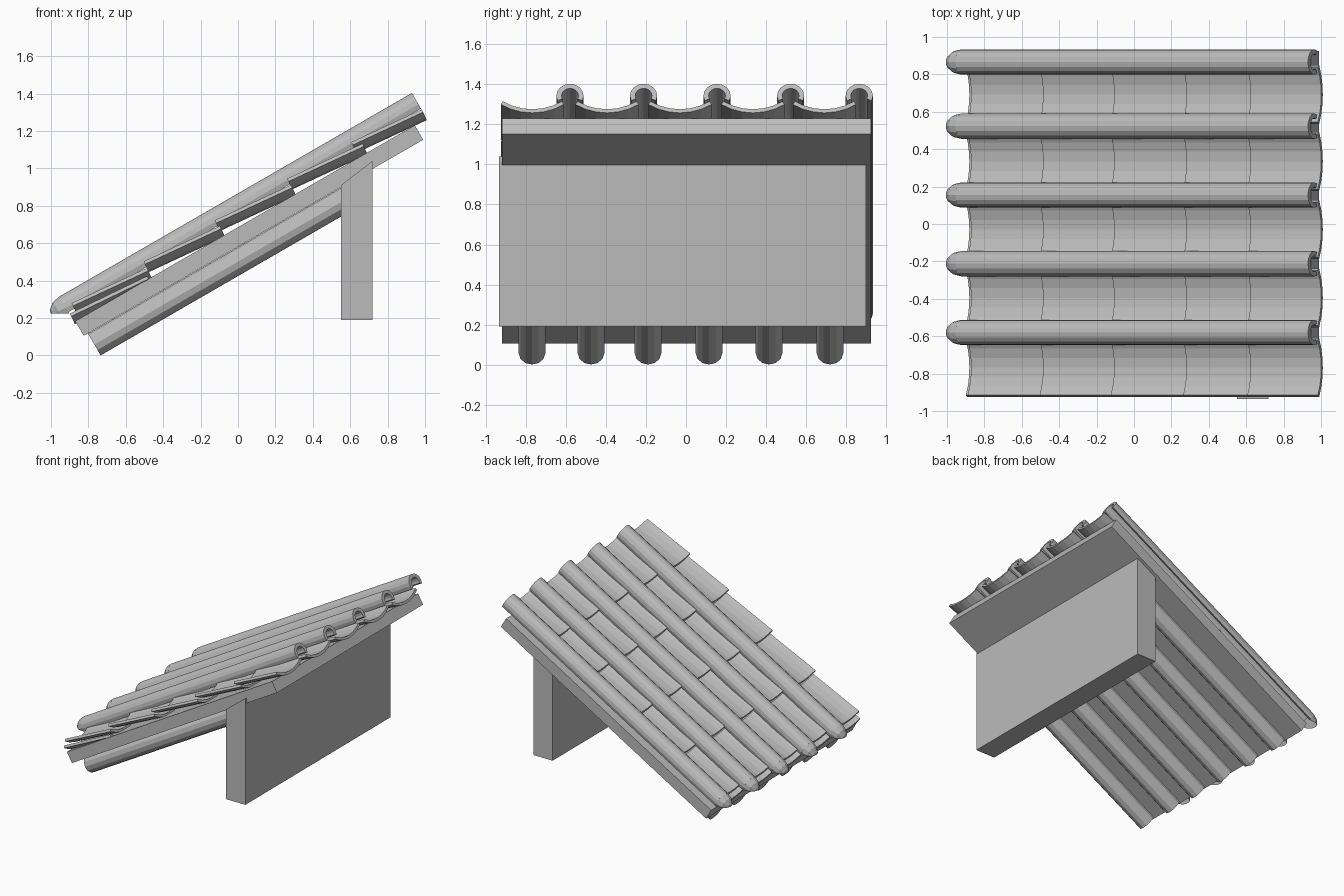
import bpy, bmesh, math
from mathutils import Vector

cube = bpy.data.objects.get("Cube")
if cube:
    bpy.data.objects.remove(cube)

PITCH = math.radians(30)

grey = bpy.data.materials.new("plain grey")
grey.use_nodes = True
COLOR = (0.5, 0.5, 0.5, 1)
grey.diffuse_color = COLOR
grey.node_tree.nodes["Principled BSDF"].inputs["Base Color"].default_value = COLOR


def finish(name, bm):
    bmesh.ops.recalc_face_normals(bm, faces=bm.faces)
    mesh = bpy.data.meshes.new(name)
    bm.to_mesh(mesh)
    bm.free()
    mesh.materials.append(grey)
    obj = bpy.data.objects.new(name, mesh)
    bpy.context.collection.objects.link(obj)
    return obj


def sweep(name, profile, start, end, y=0.0, tilt=None):
    """Sweep a closed (across, up) profile from start to end, both (x, z)."""
    a, b = Vector((start[0], 0, start[1])), Vector((end[0], 0, end[1]))
    along = (b - a).normalized()
    up = along.cross(Vector((0, 1, 0)))
    bm = bmesh.new()
    rings = [[bm.verts.new(p + up * v + Vector((0, y + w, 0))) for w, v in profile]
             for p in (a, b)]
    n = len(profile)
    for i in range(n):
        j = (i + 1) % n
        bm.faces.new((rings[0][i], rings[0][j], rings[1][j], rings[1][i]))
    bm.faces.new(rings[0])
    bm.faces.new(rings[1])
    return finish(name, bm)


def arc(radius, first, last, steps, height=0.0):
    angles = [math.radians(first + (last - first) * i / steps) for i in range(steps + 1)]
    return [(radius * math.cos(t), height + radius * math.sin(t)) for t in angles]


def on_slope(x, z0, x1):
    """Point at x1 on the roof-pitch line passing through (x, z0)."""
    return (x1, z0 + (x1 - x) * math.tan(PITCH))


# Sloping roof deck
sweep("roof_deck", [(-0.92, 0), (0.925, 0), (0.925, 0.09), (-0.92, 0.09)],
      (-0.825, 0.105), on_slope(-0.825, 0.105, 0.99))

# Supporting wall with a top cut to the slope
bm = bmesh.new()
bmesh.ops.create_cube(bm, size=1)
for v in bm.verts:
    right = v.co.x > 0
    top = 1.04 if right else 0.91
    v.co = (0.72 if right else 0.55, 0.90 if v.co.y > 0 else -0.935,
            top if v.co.z > 0 else 0.19)
finish("wall", bm)

# Round rafters under the deck
for i, y in enumerate((-0.77, -0.475, -0.19, 0.115, 0.415, 0.72)):
    sweep(f"rafter_{i + 1}", arc(0.067, 0, 330, 11), (-0.768, 0.058),
          on_slope(-0.768, 0.058, 0.6), y)

# Channel tiles: shallow curved slabs, overlapping up the slope
R, HALF = 0.27, 33
channel = (arc(R, 270 - HALF, 270 + HALF, 6, R - 0.045)
           + arc(R + 0.02, 270 + HALF, 270 - HALF, 6, R - 0.045))
rows = [(-0.89, -0.487), (-0.505, -0.097), (-0.125, 0.283), (0.262, 0.665), (0.605, 0.982)]
for c, y in enumerate((-0.768, -0.395, -0.03, 0.335, 0.692)):
    sweep(f"eave_tile_{c + 1}", channel, (-0.9, 0.225), (-0.487, 0.425), y)
    for r, (low, high) in enumerate(rows):
        top = 0.75 + high * math.tan(PITCH)
        sweep(f"channel_tile_{c + 1}_{r + 1}", channel,
              (low, top - (high - low) * 0.466), (high, top), y)

# Long cover tiles over the joints, each with a domed end cap
RADIUS = 0.068
cover = arc(RADIUS, -25, 205, 10) + arc(0.042, 205, -25, 10)
along = Vector((math.cos(PITCH), 0, math.sin(PITCH)))
up = Vector((-math.sin(PITCH), 0, math.cos(PITCH)))
for i, y in enumerate((-0.58, -0.212, 0.155, 0.523, 0.866)):
    start = Vector((-0.921, y, 0.256))
    sweep(f"cover_tile_{i + 1}", cover, (start.x, start.z),
          on_slope(start.x, start.z, 0.964), y)
    bm = bmesh.new()
    bmesh.ops.create_uvsphere(bm, u_segments=12, v_segments=6, radius=RADIUS)
    for cut_co, cut_no in (((0, 0, 0), (0, 0, 1)),):
        geom = bm.verts[:] + bm.edges[:] + bm.faces[:]
        bmesh.ops.bisect_plane(bm, geom=geom, plane_co=cut_co, plane_no=cut_no,
                               clear_inner=True)
    for v in bm.verts:
        x, w, d = v.co
        v.co = start + up * x + Vector((0, w, 0)) - along * d * 1.33
    # trim the underside of the dome level
    geom = bm.verts[:] + bm.edges[:] + bm.faces[:]
    bmesh.ops.bisect_plane(bm, geom=geom, plane_co=(0, 0, 0.225), plane_no=(0, 0, 1),
                           clear_inner=True)
    bmesh.ops.holes_fill(bm, edges=[e for e in bm.edges if e.is_boundary])
    finish(f"end_cap_{i + 1}", bm)
